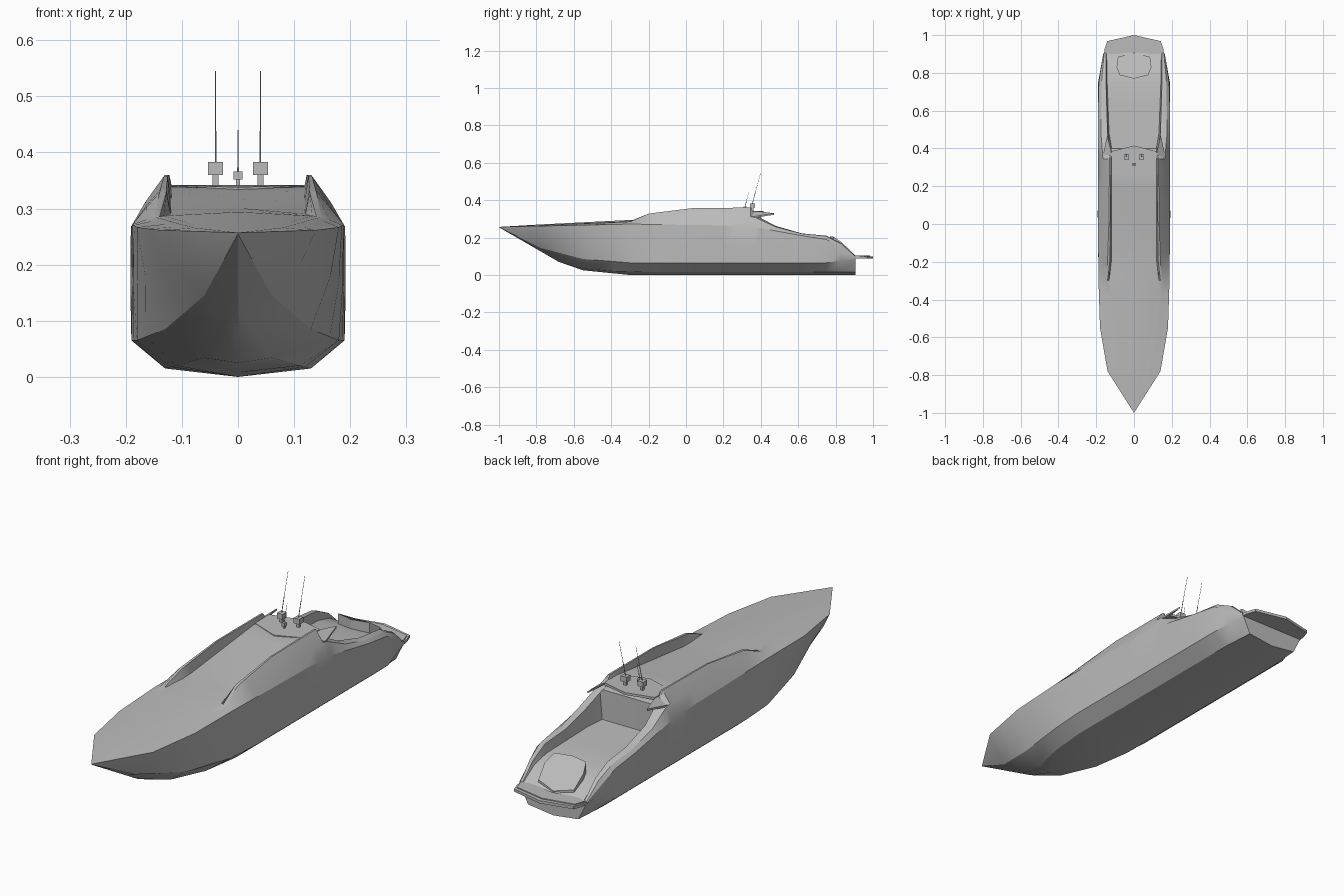
import bpy, bmesh, math
from mathutils import Vector

if "Cube" in bpy.data.objects:
    bpy.data.objects.remove(bpy.data.objects["Cube"])

grey = bpy.data.materials.new("light_grey")
grey.diffuse_color = (0.5, 0.5, 0.5, 1)
grey.use_nodes = True
grey.node_tree.nodes["Principled BSDF"].inputs["Base Color"].default_value = grey.diffuse_color


def finish(name, bm, smooth=None):
    bmesh.ops.remove_doubles(bm, verts=bm.verts, dist=1e-5)
    bmesh.ops.recalc_face_normals(bm, faces=bm.faces)
    me = bpy.data.meshes.new(name)
    bm.to_mesh(me)
    bm.free()
    me.materials.append(grey)
    ob = bpy.data.objects.new(name, me)
    bpy.context.collection.objects.link(ob)
    if smooth:
        bpy.ops.object.select_all(action='DESELECT')
        ob.select_set(True)
        bpy.context.view_layer.objects.active = ob
        bpy.ops.object.shade_smooth_by_angle(angle=math.radians(smooth))
    return ob


def at(keys, y):
    """Piecewise linear value of a feature line at station y."""
    if y <= keys[0][0]:
        return keys[0][1]
    for (a, u), (b, v) in zip(keys, keys[1:]):
        if y <= b:
            return u + (v - u) * (y - a) / (b - a)
    return keys[-1][1]


def slab(name, half, z0, z1):
    """Symmetric plate from half an outline (x, y); z0 and z1 are functions of y."""
    pts = half + [(-x, y) for x, y in reversed(half) if x > 0]
    bm = bmesh.new()
    lo = [bm.verts.new((x, y, z0(y))) for x, y in pts]
    hi = [bm.verts.new((x, y, z1(y))) for x, y in pts]
    bm.faces.new(lo)
    bm.faces.new(hi)
    for i in range(len(pts)):
        j = (i + 1) % len(pts)
        bm.faces.new((lo[i], lo[j], hi[j], hi[i]))
    return finish(name, bm)


# Feature lines of the half hull, each as (x keys, z keys) along y
keel = ([(-1, 0)],
        [(-1, .255), (-.68, .07), (-.55, .025), (-.38, .008), (-.3, 0)])
bilge = ([(-1, 0), (-.68, .025), (-.55, .06), (-.38, .11), (-.2, .13), (.75, .13), (.905, .12)],
         [(-1, .255), (-.68, .078), (-.55, .034), (-.38, .02), (-.2, .015)])
chine = ([(-1, 0), (-.78, .06), (-.55, .13), (-.3, .18), (-.15, .19), (.75, .19), (.905, .155)],
         [(-1, .255), (-.78, .145), (-.55, .085), (-.3, .065), (.75, .065), (.905, .085)])
side = ([(-1, 0), (-.78, .11), (-.55, .165), (-.3, .187), (.04, .192), (.75, .19), (.905, .162)],
        [(-1, .255), (-.78, .2), (-.55, .18), (-.3, .165), (.75, .14), (.905, .093)])
sheer = ([(-1, 0), (-.78, .14), (-.55, .18), (-.3, .188), (.04, .191), (.62, .19), (.75, .186), (.905, .162)],
         [(-1, .257), (-.3, .272), (.2, .265), (.4, .25), (.62, .21), (.75, .19), (.905, .1)])
shoulder = ([(-1, 0), (-.78, .1), (-.3, .162), (.04, .165), (.36, .165), (.48, .175), (.75, .172), (.905, .158)],
            [(-1, .257), (-.78, .264), (-.3, .281), (-.2, .303), (.04, .312), (.36, .312),
             (.48, .257), (.62, .219), (.75, .206), (.83, .167), (.905, .1)])
wing_out = ([(-1, 0), (-.78, .08), (-.3, .148), (-.2, .14), (.04, .132), (.36, .13), (.48, .152), (.75, .157), (.905, .152)],
            [(-1, .257), (-.78, .266), (-.3, .285), (-.2, .328), (.04, .358), (.345, .36),
             (.37, .32), (.48, .262), (.62, .222), (.75, .21), (.83, .17), (.905, .101)])
wing_in = ([(-1, 0), (-.78, .07), (-.3, .14), (-.2, .128), (.36, .122), (.48, .14), (.75, .148), (.905, .148)],
           wing_out[1])
deck = ([(-1, 0), (-.78, .06), (-.3, .132), (-.2, .12), (.36, .118), (.4, .118), (.48, .132), (.75, .142), (.905, .145)],
        [(-1, .257), (-.3, .287), (-.15, .292), (.28, .34), (.4, .318), (.402, .19), (.75, .17), (.83, .15), (.905, .1)])
centre = ([(-1, 0)],
          [(-1, .257), (-.78, .27), (-.3, .294), (-.2, .297), (.28, .337), (.4, .318), (.402, .19),
           (.75, .17), (.83, .15), (.905, .1)])
lines = [keel, bilge, chine, side, sheer, shoulder, wing_out, wing_in, deck, centre]
stations = [-1, -.78, -.68, -.55, -.38, -.3, -.2, -.15, .04, .2, .28, .345, .37,
            .4, .402, .48, .62, .75, .83, .905]

# Hull, raised side wings, sloping roof and sunken cockpit as one loft
bm = bmesh.new()
rings = []
for y in stations:
    half = [(at(fx, y), at(fz, y)) for fx, fz in lines]
    pts = half + [(-x, z) for x, z in half[-2:0:-1]]
    rings.append([bm.verts.new((x, y, z)) for x, z in pts])
n = len(rings[0])
for a, b in zip(rings, rings[1:]):
    for i in range(n):
        j = (i + 1) % n
        bm.faces.new((a[i], a[j], b[j], b[i]))
bm.faces.new(rings[-1])
finish("hull", bm, 25)

# Swim platform with a thin raised panel on it
slab("swim_platform", [(0, .89), (.16, .89), (.155, .93), (.142, .968), (0, 1)],
     lambda y: .088, lambda y: .1)
slab("platform_panel", [(0, .915), (.1, .897), (.155, .905), (.138, .955), (0, .983)],
     lambda y: .098, lambda y: .104)

# Sun pad rising forward from the stern
slab("sun_pad", [(0, .77), (.075, .788), (.092, .83), (.085, .885), (0, .905)],
     lambda y: .1, lambda y: .205 - max(0, y - .8) * .95)

# Hardtop over the cockpit entrance
slab("hardtop", [(0, .245), (.128, .29), (.12, .385), (0, .415)],
     lambda y: .332, lambda y: .338 + .004 * min(1, (y - .245) / .04))

# Small parts on each side
for s, tag in ((1, "right"), (-1, "left")):
    # Pointed fin at the tail of the wing
    bm = bmesh.new()
    base = [bm.verts.new((s * x, y, z)) for x, y, z in
            ((.12, .3, .335), (.165, .36, .312), (.142, .47, .33), (.122, .39, .34))]
    face = bm.faces.new(base)
    ext = bmesh.ops.extrude_face_region(bm, geom=[face])
    bmesh.ops.translate(bm, vec=(0, 0, -.008),
                        verts=[v for v in ext['geom'] if isinstance(v, bmesh.types.BMVert)])
    finish("wing_fin_" + tag, bm)


def box(bm, x, y, z0, z1, w):
    r = bmesh.ops.create_cube(bm, size=1)['verts']
    for v in r:
        v.co = Vector((x + v.co.x * w, y + v.co.y * w, (z0 + z1) / 2 + v.co.z * (z1 - z0)))


def rod(bm, p, q, r0, r1):
    d = Vector(q) - Vector(p)
    vs = bmesh.ops.create_cone(bm, segments=6, radius1=r0, radius2=r1,
                               depth=d.length, cap_ends=True)['verts']
    rot = d.to_track_quat('Z', 'Y')
    for v in vs:
        v.co = rot @ v.co + (Vector(p) + Vector(q)) / 2


# Aerials: stalk, box and raked whip
for name, x, y, k, top in (("aerial_right", .04, .355, 1, .545),
                           ("aerial_left", -.04, .355, 1, .545),
                           ("aerial_middle", 0, .315, .6, .44)):
    z = .36 if k == 1 else .352
    bm = bmesh.new()
    box(bm, x, y, .335, z, .011 * k)
    box(bm, x, y, z, z + .023 * k, .027 * k)
    z += .023 * k
    mid = z + (top - z) * .4
    rake = .27
    rod(bm, (x, y, z - .002), (x, y + (mid - z) * rake, mid), .0016, .0014)
    rod(bm, (x, y + (mid - z) * rake, mid), (x, y + (top - z) * rake, top), .0009, .0007)
    finish(name, bm)
